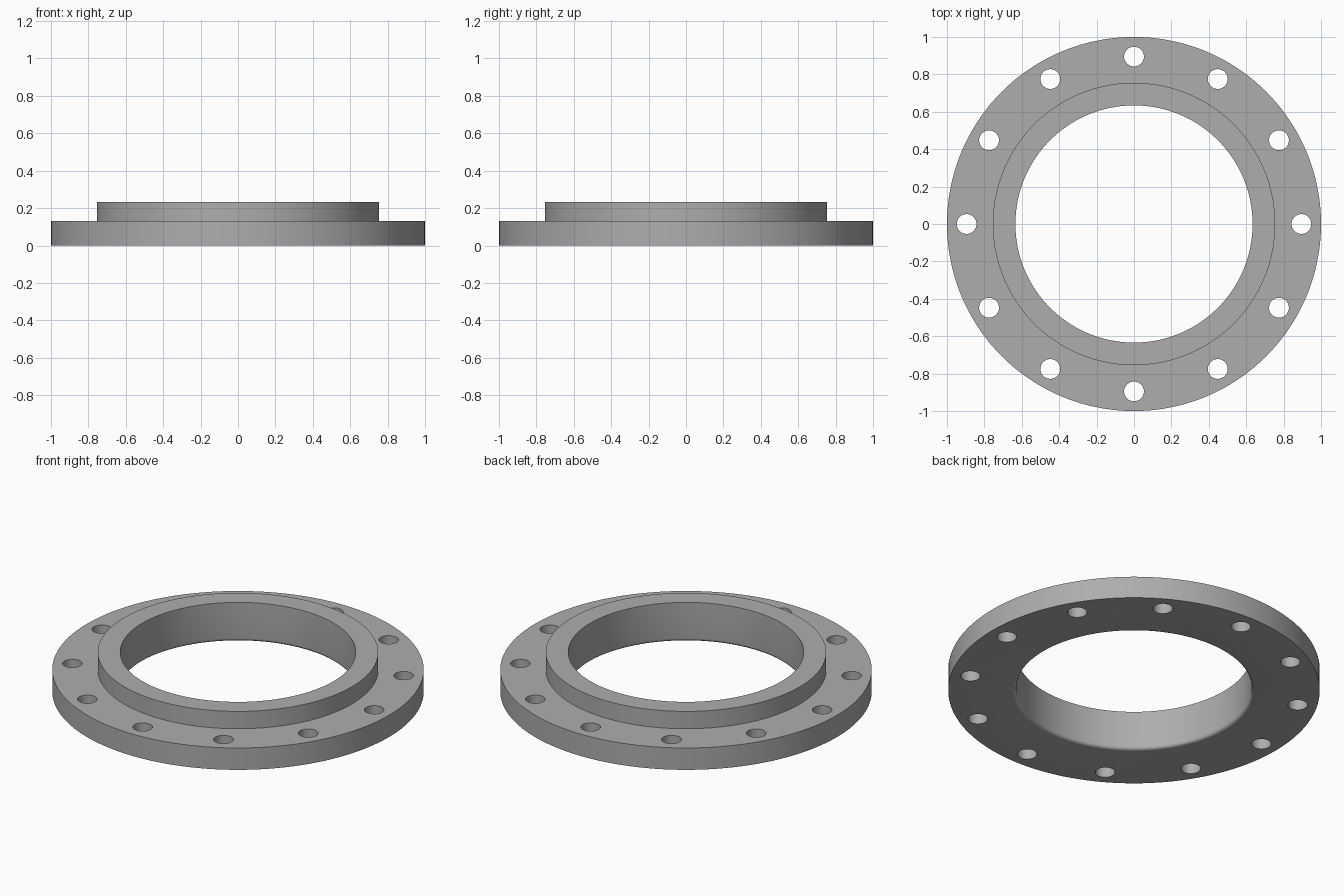
import bpy
import bmesh
import math
from mathutils import Matrix, Vector

cube = bpy.data.objects.get("Cube")
if cube:
    bpy.data.objects.remove(cube, do_unlink=True)

OUTER, HUB, BORE = 1.0, 0.755, 0.634
PLATE_TOP, HUB_TOP, FILLET = 0.13, 0.233, 0.02
BOLT_CIRCLE, HOLE, BOLTS = 0.895, 0.053, 12
SEGMENTS = 144

steel = bpy.data.materials.new("grey steel")
steel.use_nodes = True
colour = (0.42, 0.42, 0.42, 1)
steel.diffuse_color = colour
steel.node_tree.nodes["Principled BSDF"].inputs["Base Color"].default_value = colour


def add_object(name, bm):
    bmesh.ops.recalc_face_normals(bm, faces=bm.faces)
    mesh = bpy.data.meshes.new(name)
    bm.to_mesh(mesh)
    bm.free()
    mesh.materials.append(steel)
    obj = bpy.data.objects.new(name, mesh)
    bpy.context.collection.objects.link(obj)
    return obj


# Flange: stepped profile with a rounded lower bore edge, spun about z
profile = [(OUTER, 0), (OUTER, PLATE_TOP), (HUB, PLATE_TOP),
           (HUB, HUB_TOP), (BORE, HUB_TOP)]
for i in range(7):
    a = math.radians(15 * i)
    profile.append((BORE + FILLET * (1 - math.cos(a)), FILLET * (1 - math.sin(a))))

bm = bmesh.new()
verts = [bm.verts.new((r, 0, z)) for r, z in profile]
edges = [bm.edges.new((v, verts[(i + 1) % len(verts)])) for i, v in enumerate(verts)]
bmesh.ops.spin(bm, geom=verts + edges, cent=(0, 0, 0), axis=(0, 0, 1),
               angle=math.tau, steps=SEGMENTS, use_merge=True)
bmesh.ops.remove_doubles(bm, verts=bm.verts, dist=1e-5)
flange = add_object("flange", bm)

# Bolt holes: a ring of cylinders cut through the plate
bm = bmesh.new()
for i in range(BOLTS):
    spot = Matrix.Rotation(math.tau * i / BOLTS, 4, "Z") @ Vector((BOLT_CIRCLE, 0, PLATE_TOP / 2))
    bmesh.ops.create_cone(bm, cap_ends=True, segments=32, radius1=HOLE, radius2=HOLE,
                          depth=PLATE_TOP * 2, matrix=Matrix.Translation(spot))
cutter = add_object("bolt_hole_cutter", bm)
cutter.hide_render = True

cut = flange.modifiers.new("bolt holes", "BOOLEAN")
cut.object = cutter
cut.operation = "DIFFERENCE"
cut.solver = "EXACT"

bpy.ops.object.select_all(action="DESELECT")
bpy.context.view_layer.objects.active = flange
flange.select_set(True)
bpy.ops.object.modifier_apply(modifier=cut.name)
bpy.data.objects.remove(cutter, do_unlink=True)
bpy.ops.object.shade_smooth_by_angle(angle=math.radians(30))
